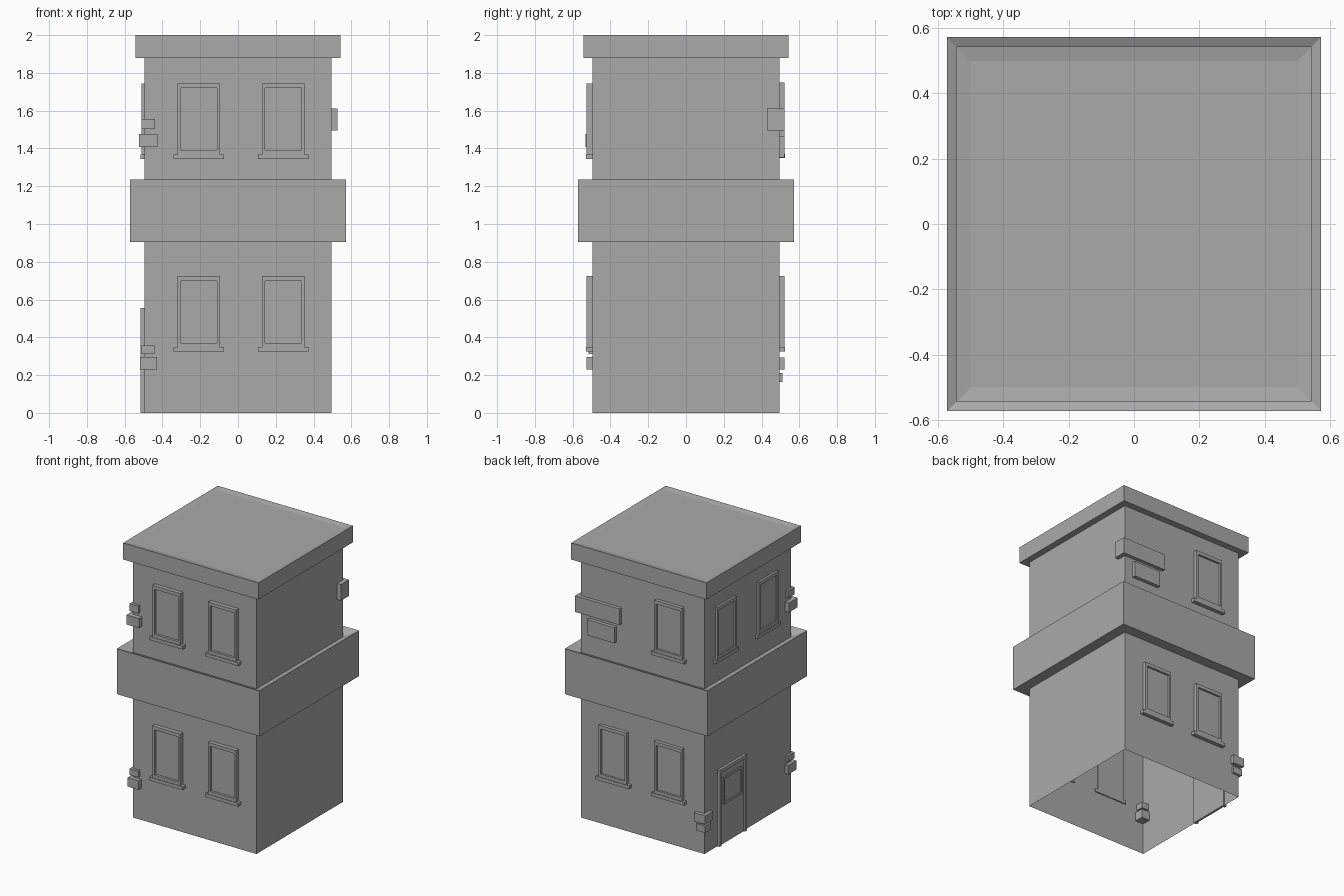
import bpy
import bmesh
from mathutils import Matrix, Vector

cube = bpy.data.objects.get("Cube")
if cube:
    bpy.data.objects.remove(cube, do_unlink=True)

HALF = 0.496  # half width of the tower walls

grey = bpy.data.materials.new("plain_grey")
grey.use_nodes = True
grey.diffuse_color = (0.4, 0.4, 0.4, 1)
grey.node_tree.nodes["Principled BSDF"].inputs["Base Color"].default_value = (0.4, 0.4, 0.4, 1)


def finish(name, bm):
    mesh = bpy.data.meshes.new(name)
    bm.to_mesh(mesh)
    bm.free()
    mesh.materials.append(grey)
    obj = bpy.data.objects.new(name, mesh)
    bpy.context.collection.objects.link(obj)
    return obj


def square_shell(name, profile, cap=False):
    """Sweep a (half width, height) profile around a square."""
    bm = bmesh.new()
    rings = [[bm.verts.new((sx * r, sy * r, z))
              for sx, sy in ((-1, -1), (1, -1), (1, 1), (-1, 1))] for r, z in profile]
    for low, high in zip(rings, rings[1:]):
        for i in range(4):
            j = (i + 1) % 4
            bm.faces.new((low[i], low[j], high[j], high[i]))
    if cap:
        bm.faces.new(rings[-1])
    return finish(name, bm)


def add_box(bm, low, high):
    low, high = Vector(low), Vector(high)
    matrix = Matrix.Translation((low + high) / 2) @ Matrix.Diagonal((high - low).to_4d())
    matrix[3][3] = 1
    bmesh.ops.create_cube(bm, size=1, matrix=matrix)


def box(name, low, high):
    bm = bmesh.new()
    add_box(bm, low, high)
    return finish(name, bm)


def wall_box(bm, wall, u0, u1, z0, z1, out, inside=0.008):
    """Box on a wall: u runs along it, out is how far it stands proud."""
    a, b = HALF - inside, HALF + out
    if wall == "front":
        add_box(bm, (u0, -b, z0), (u1, -a, z1))
    elif wall == "back":
        add_box(bm, (u0, a, z0), (u1, b, z1))
    else:
        add_box(bm, (-b, u0, z0), (-a, u1, z1))


def frame(bm, wall, u0, u1, z0, z1, side, rail, out):
    for a, b in ((u0, u0 + side), (u1 - side, u1)):
        wall_box(bm, wall, a, b, z0, z1, out)
    for a, b in ((z0, z0 + rail), (z1 - rail, z1)):
        wall_box(bm, wall, u0 + side, u1 - side, a, b, out)


def window(name, wall, u, base, out):
    bm = bmesh.new()
    w, top = 0.112, base + 0.4
    frame(bm, wall, u - w, u + w, base + 0.022, top, 0.016, 0.025, out)
    wall_box(bm, wall, u - w + 0.01, u + w - 0.01, base + 0.03, top - 0.01, out * 0.4)
    wall_box(bm, wall, u - w - 0.021, u + w + 0.021, base, base + 0.024, out + 0.004)
    finish(name, bm)


# Tower: walls with an open base, overhanging band, and a shallow dished roof
square_shell("lower_walls", [(HALF, 0), (HALF, 0.905)])
square_shell("middle_band", [(HALF, 0.905), (0.573, 0.905), (0.573, 1.235), (HALF, 1.2)])
square_shell("upper_walls", [(HALF, 1.2), (HALF, 1.88)])
square_shell("roof_cornice", [(HALF, 1.88), (0.5435, 1.88), (0.5435, 2), (0.5, 1.992)], cap=True)

# Windows
depth = {"front": 0.03, "back": 0.025, "right": 0.016}
for wall, u, base, level in (
        ("front", -0.208, 0.324, "lower"), ("front", 0.24, 0.324, "lower"),
        ("front", -0.208, 1.345, "upper"), ("front", 0.24, 1.345, "upper"),
        ("back", 0.225, 0.324, "lower"), ("back", -0.22, 0.324, "lower"),
        ("back", -0.22, 1.35, "upper"),
        ("right", 0.26, 1.345, "upper"), ("right", -0.22, 1.345, "upper")):
    window(f"{level}_{wall}_window", wall, u, base, depth[wall])

# Door with a small framed pane
bm = bmesh.new()
for u0, u1 in ((0.038, 0.058), (0.328, 0.348)):
    wall_box(bm, "right", u0, u1, 0, 0.555, 0.019)
wall_box(bm, "right", 0.058, 0.328, 0.53, 0.555, 0.019)
finish("door_frame", bm)
bm = bmesh.new()
wall_box(bm, "right", 0.05, 0.335, 0, 0.54, 0.008)
finish("door", bm)
bm = bmesh.new()
frame(bm, "right", 0.08, 0.295, 0.285, 0.485, 0.015, 0.015, 0.015)
finish("door_pane_frame", bm)

# Blocks wrapping the corners
box("lower_front_corner_block", (-0.52, -0.526, 0.23), (-0.43, -0.43, 0.295))
box("lower_front_corner_small_block", (-0.511, -0.516, 0.313), (-0.44, -0.44, 0.358))
box("upper_front_corner_block", (-0.525, -0.531, 1.408), (-0.425, -0.43, 1.477))
box("upper_front_corner_small_block", (-0.511, -0.516, 1.504), (-0.44, -0.44, 1.557))
box("back_corner_block", (-0.52, 0.43, 0.23), (-0.43, 0.522, 0.293))
box("back_corner_small_block", (-0.511, 0.44, 0.163), (-0.44, 0.511, 0.212))
box("back_sign_board", (0.17, 0.43, 1.495), (0.527, 0.522, 1.612))
box("back_sign_panel", (0.21, 0.48, 1.352), (0.43, 0.522, 1.465))
